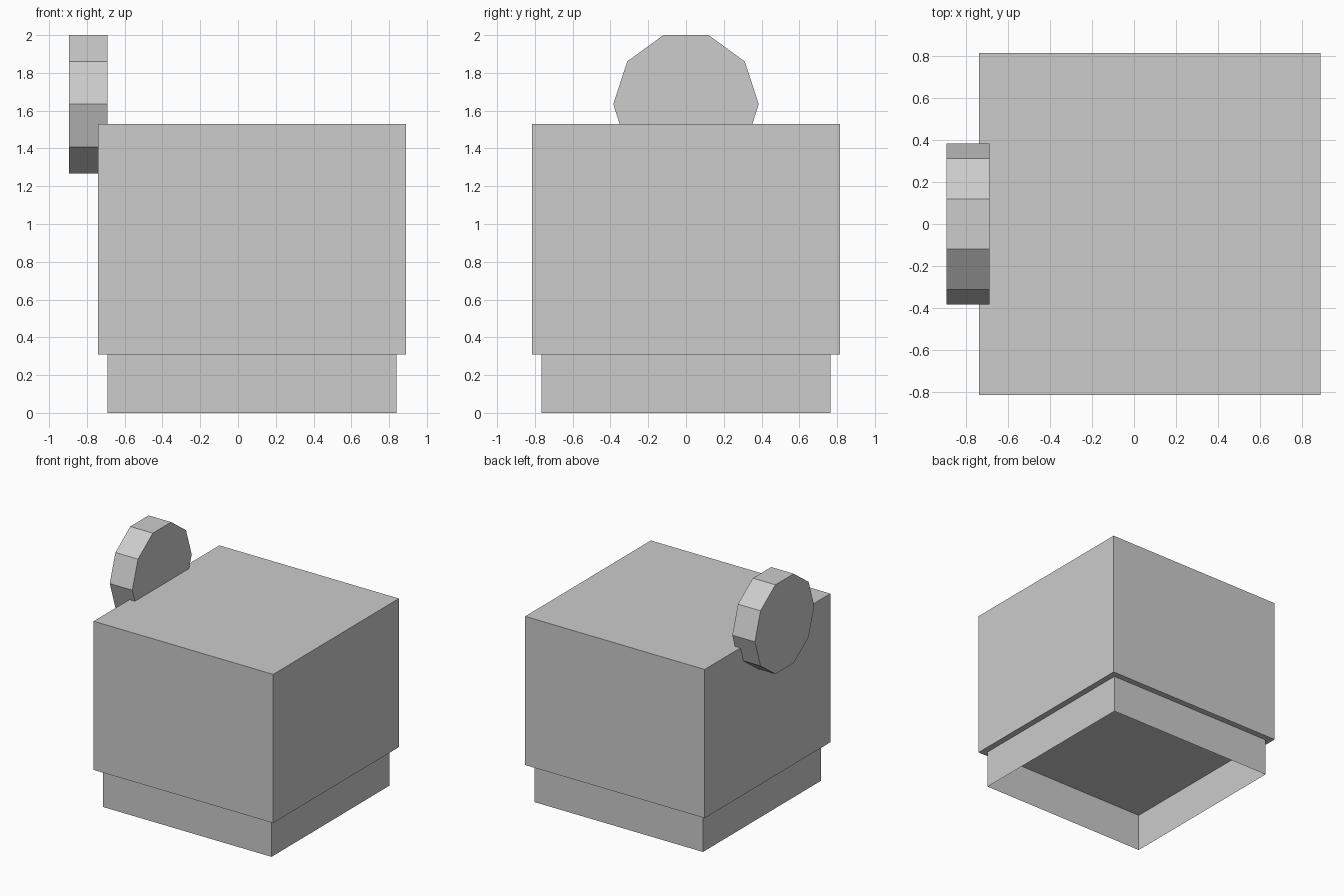
import bpy, bmesh, math
from mathutils import Matrix

if "Cube" in bpy.data.objects:
    bpy.data.objects.remove(bpy.data.objects["Cube"])

grey = bpy.data.materials.new("light_grey")
grey.diffuse_color = (0.604, 0.604, 0.604, 1.0)
grey.use_nodes = True
grey.node_tree.nodes["Principled BSDF"].inputs["Base Color"].default_value = grey.diffuse_color


def finish(name, bm):
    mesh = bpy.data.meshes.new(name)
    bm.to_mesh(mesh)
    bm.free()
    mesh.materials.append(grey)
    obj = bpy.data.objects.new(name, mesh)
    bpy.context.collection.objects.link(obj)
    return obj


def box(name, x0, x1, half_y, z0, z1, open_ends=False):
    bm = bmesh.new()
    place = (Matrix.Translation(((x0 + x1) / 2, 0, (z0 + z1) / 2))
             @ Matrix.Diagonal((x1 - x0, 2 * half_y, z1 - z0, 1)))
    bmesh.ops.create_cube(bm, size=1, matrix=place)
    if open_ends:
        ends = [f for f in bm.faces if abs(f.normal.z) > 0.9]
        bmesh.ops.delete(bm, geom=ends, context='FACES_ONLY')
    return finish(name, bm)


# Main block
box("body", -0.74, 0.89, 0.815, 0.31, 1.53)

# Narrower skirt below, a thin wall open at the bottom
box("base_skirt", -0.69, 0.84, 0.765, 0.0, 0.31, open_ends=True)

# Ten-sided disc on the left edge, corners pointing along y
bm = bmesh.new()
bmesh.ops.create_cone(bm, cap_ends=True, segments=10, radius1=0.385,
                      radius2=0.385, depth=0.205)
# Make sure a corner lies on the local y axis before tipping the disc on its side
first = max(bm.verts, key=lambda v: v.co.y)
turn = math.pi / 2 - math.atan2(first.co.y, first.co.x)
place = (Matrix.Translation((-0.7925, 0, 1.634))
         @ Matrix.Rotation(math.pi / 2, 4, 'Y')
         @ Matrix.Rotation(turn, 4, 'Z'))
bmesh.ops.transform(bm, matrix=place, verts=bm.verts)
finish("side_disc", bm)
